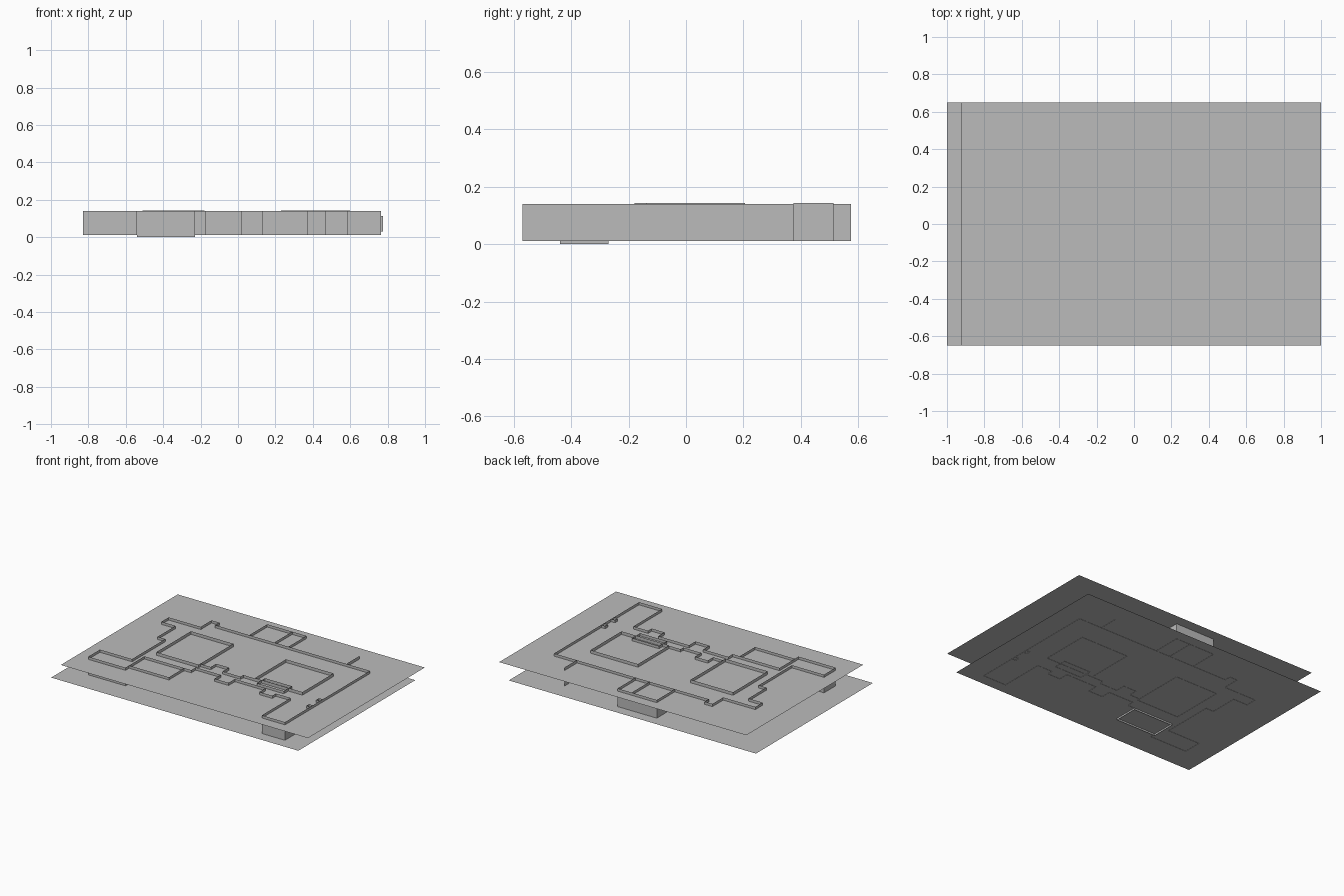
import bpy

cube = bpy.data.objects.get("Cube")
if cube:
    bpy.data.objects.remove(cube, do_unlink=True)

# One plain grey for everything
grey = bpy.data.materials.new("plain_grey")
grey.use_nodes = True
grey.diffuse_color = (0.5, 0.5, 0.5, 1)
bsdf = grey.node_tree.nodes["Principled BSDF"]
bsdf.inputs["Base Color"].default_value = grey.diffuse_color
bsdf.inputs["Roughness"].default_value = 0.9

LOW, TOP, TALL = 0.0105, 0.14, 0.143
FLOOR_Z, CEILING_Z = 0.012, 0.121


def add_mesh(name, verts, faces):
    mesh = bpy.data.meshes.new(name)
    mesh.from_pydata(verts, [], faces)
    mesh.materials.append(grey)
    obj = bpy.data.objects.new(name, mesh)
    bpy.context.collection.objects.link(obj)
    return obj


def slab(name, x0, x1, z):
    """A flat sheet over the whole depth of the plan."""
    y = 0.65
    add_mesh(name, [(x0, -y, z), (x1, -y, z), (x1, y, z), (x0, y, z)],
             [(0, 1, 2, 3)])


def wall(name, path, low=LOW, top=TOP, closed=False):
    """A thin upright sheet along a path, open at the top and bottom."""
    n = len(path)
    verts = [(x, y, z) for z in (low, top) for x, y in path]
    faces = [(i, (i + 1) % n, n + (i + 1) % n, n + i)
             for i in range(n if closed else n - 1)]
    add_mesh(name, verts, faces)


def room(name, x0, x1, y0, y1, **options):
    wall(name, [(x0, y0), (x1, y0), (x1, y1), (x0, y1)],
         closed=True, **options)


# Floor and ceiling sheets
slab("floor_sheet", -1, 0.925, FLOOR_Z)
slab("ceiling_sheet", -0.925, 1, CEILING_Z)

# Outer wall: north side, east side and the front bay
wall("north_east_wall", [
    (-0.44, 0.375), (0.765, 0.375), (0.765, -0.57), (0.585, -0.57),
    (0.585, -0.25)])

# Stepped south wall
wall("south_wall", [
    (0.585, -0.25), (0.47, -0.25), (0.47, -0.29), (0.37, -0.29),
    (0.37, -0.22), (0.13, -0.22), (0.13, -0.29), (0.02, -0.29),
    (0.02, -0.22), (-0.175, -0.22), (-0.175, -0.27), (-0.23, -0.27)])

# West wing and the stepped west wall
wall("west_wing_wall", [
    (-0.54, -0.44), (-0.54, -0.48), (-0.83, -0.48), (-0.83, -0.35),
    (-0.58, -0.35), (-0.58, 0.02), (-0.64, 0.02), (-0.64, 0.22),
    (-0.75, 0.22), (-0.75, 0.30), (-0.50, 0.30), (-0.50, 0.42),
    (-0.44, 0.42), (-0.44, 0.375)])

# Rooms
room("south_west_room", -0.54, -0.23, -0.44, -0.27, low=0)
room("west_hall", -0.51, -0.18, -0.18, 0.205, top=TALL)
room("east_hall", 0.23, 0.60, -0.14, 0.205, top=TALL)
room("east_closet", 0.28, 0.49, -0.19, -0.10)

# North room with its partition
wall("north_room", [(-0.175, 0.375), (-0.175, 0.575), (0.13, 0.575),
                    (0.13, 0.375)])
wall("north_partition", [(0.02, 0.375), (0.02, 0.575)])
wall("north_stub", [(0.585, 0.375), (0.585, 0.515)], top=TALL)

# Stepped wall joining the two halls
wall("hall_link", [
    (-0.18, -0.16), (-0.10, -0.16), (-0.10, -0.10), (0, -0.10),
    (0, -0.17), (0.14, -0.17), (0.14, -0.14), (0.23, -0.14)])

# Low partitions and the small east door posts
wall("low_east_partition", [(0.60, 0.16), (0.775, 0.16)],
     low=0.03, top=0.112)
wall("low_hall_partition", [(0.23, -0.03), (0.45, -0.03)],
     low=FLOOR_Z, top=0.112)
for i, y in enumerate((-0.29, -0.18)):
    wall(f"door_post_{i + 1}", [(0.765, y), (0.735, y), (0.735, y + 0.03),
                                (0.765, y + 0.03)])
